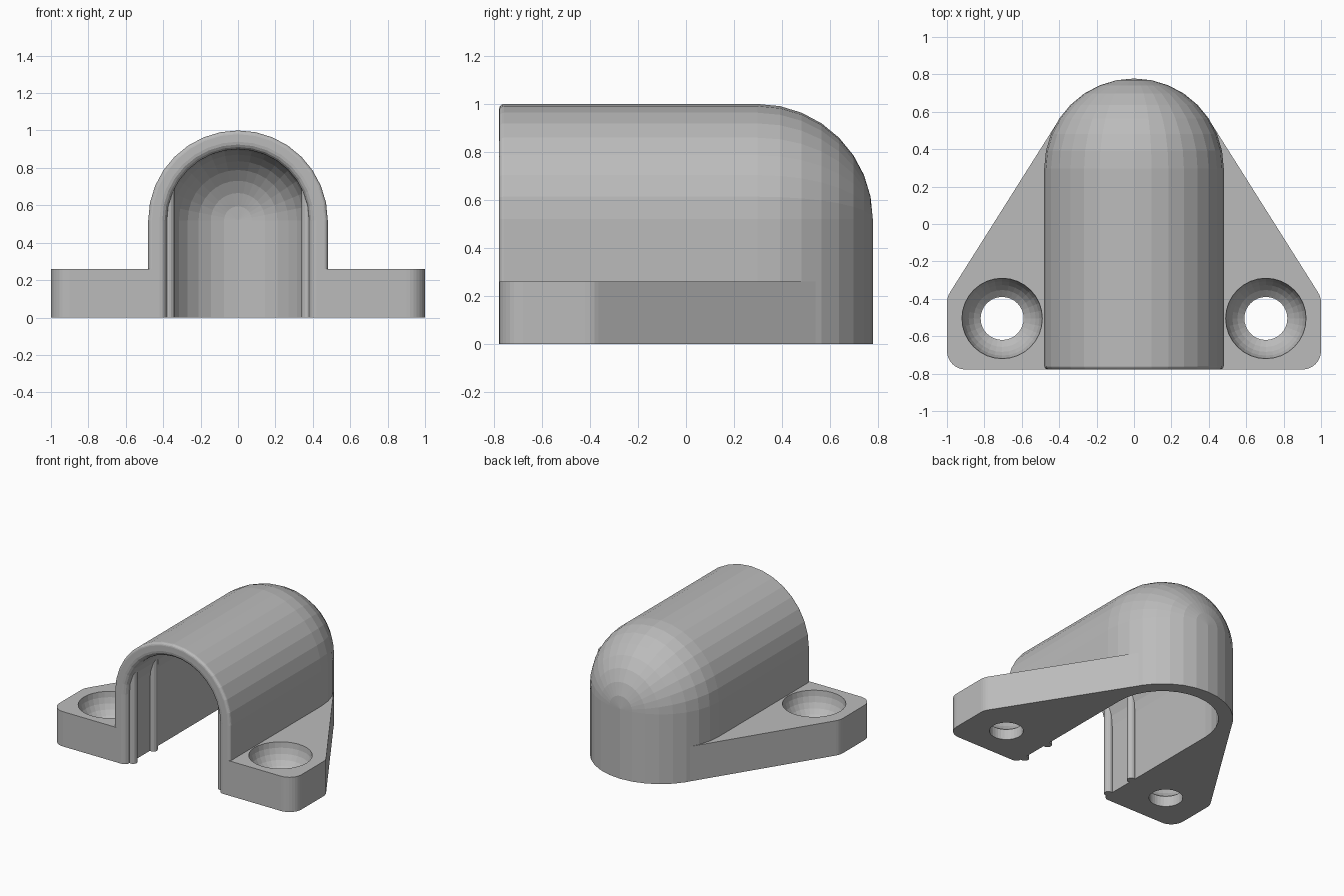
import bpy, bmesh, math
from math import sin, cos, pi

cube = bpy.data.objects.get("Cube")
if cube:
    bpy.data.objects.remove(cube, do_unlink=True)

FRONT, DOME_Y, SPRING = -0.778, 0.298, 0.52   # front plane, dome centre, arch centre height
OUTER, INNER, FLANGE_TOP = 0.48, 0.38, 0.26
STEPS = 16                                    # facets in a half circle

grey = bpy.data.materials.new("plain_grey")
grey.use_nodes = True
grey.diffuse_color = (0.5, 0.5, 0.5, 1)
grey.node_tree.nodes["Principled BSDF"].inputs["Base Color"].default_value = (0.5, 0.5, 0.5, 1)


def make_object(name, bm):
    bmesh.ops.recalc_face_normals(bm, faces=bm.faces)
    mesh = bpy.data.meshes.new(name)
    bm.to_mesh(mesh)
    bm.free()
    mesh.materials.append(grey)
    obj = bpy.data.objects.new(name, mesh)
    bpy.context.collection.objects.link(obj)
    return obj


def arch_solid(name, stations, floor):
    """Loft an arch on straight legs through (y, radius) stations."""
    bm = bmesh.new()
    rings = []
    for y, r in stations:
        arc = [(r * cos(pi * i / STEPS), y, SPRING + r * sin(pi * i / STEPS))
               for i in range(STEPS + 1)]
        rings.append([bm.verts.new(p) for p in [(r, y, floor), *arc, (-r, y, floor)]])
    for a, b in zip(rings, rings[1:]):
        for i in range(len(a)):
            j = (i + 1) % len(a)
            bm.faces.new((a[i], a[j], b[j], b[i]))
    bm.faces.new(rings[0])
    bmesh.ops.remove_doubles(bm, verts=bm.verts, dist=1e-5)
    return make_object(name, bm)


def dome(r):
    half = STEPS // 2
    return [(DOME_Y + r * sin(pi / 2 * i / half), r * cos(pi / 2 * i / half) if i < half else 0)
            for i in range(half + 1)]


def fillet(f, r, side):
    """Quarter-round at the front; side -1 rounds an outer rim, +1 an inner one."""
    angles = [pi / 2 * i / 4 for i in range(5)]
    return [(FRONT + f * (1 - cos(a)), r + side * f * (1 - sin(a))) for a in angles]


def cylinder(name, x, y, r, z0, z1, sides):
    bm = bmesh.new()
    bmesh.ops.create_cone(bm, cap_ends=True, segments=sides, radius1=r, radius2=r, depth=z1 - z0)
    bmesh.ops.translate(bm, verts=bm.verts, vec=(x, y, (z0 + z1) / 2))
    return make_object(name, bm)


def combine(target, tool, operation):
    mod = target.modifiers.new(tool.name, "BOOLEAN")
    mod.operation, mod.object, mod.solver = operation, tool, "EXACT"
    bpy.context.view_layer.objects.active = target
    bpy.ops.object.modifier_apply(modifier=mod.name)
    bpy.data.objects.remove(tool, do_unlink=True)


# Domed tunnel shell
cover = arch_solid("domed_cover", fillet(0.02, OUTER, -1) + dome(OUTER), 0)

# Mounting flange: hull around the dome footprint and the rounded corners
bm = bmesh.new()
discs = [(0, DOME_Y, OUTER - 0.002)]
for s in (-1, 1):
    discs += [(s * 0.9, FRONT + 0.1, 0.1), (s * 0.9, -0.42, 0.1)]
for x, y, r in discs:
    for i in range(2 * STEPS):
        a = pi * i / STEPS
        for z in (0, FLANGE_TOP):
            bm.verts.new((x + r * cos(a), y + r * sin(a), z))
hull = bmesh.ops.convex_hull(bm, input=bm.verts)
bmesh.ops.delete(bm, geom=[v for v in bm.verts if not v.link_faces], context="VERTS")
bmesh.ops.dissolve_limit(bm, angle_limit=0.002, verts=bm.verts, edges=bm.edges)
combine(cover, make_object("flange", bm), "UNION")

# Hollow inside with a rounded mouth
flare = fillet(0.04, INNER, 1)
cavity = arch_solid("cavity", [(FRONT - 0.1, INNER + 0.04)] + flare + dome(INNER), -0.1)
combine(cover, cavity, "DIFFERENCE")

for s in (-1, 1):
    # Screw hole with a bowl-shaped countersink
    combine(cover, cylinder("screw_hole", s * 0.705, -0.505, 0.115, -0.1, 0.2, 32), "DIFFERENCE")
    bm = bmesh.new()
    bmesh.ops.create_uvsphere(bm, u_segments=32, v_segments=16, radius=0.215)
    bmesh.ops.translate(bm, verts=bm.verts, vec=(s * 0.705, -0.505, FLANGE_TOP))
    combine(cover, make_object("countersink", bm), "DIFFERENCE")
    # Grip ribs on the inner walls
    for y in (-0.71, -0.47):
        combine(cover, cylinder("grip_rib", s * 0.37, y, 0.03, 0, 0.71, 16), "UNION")
